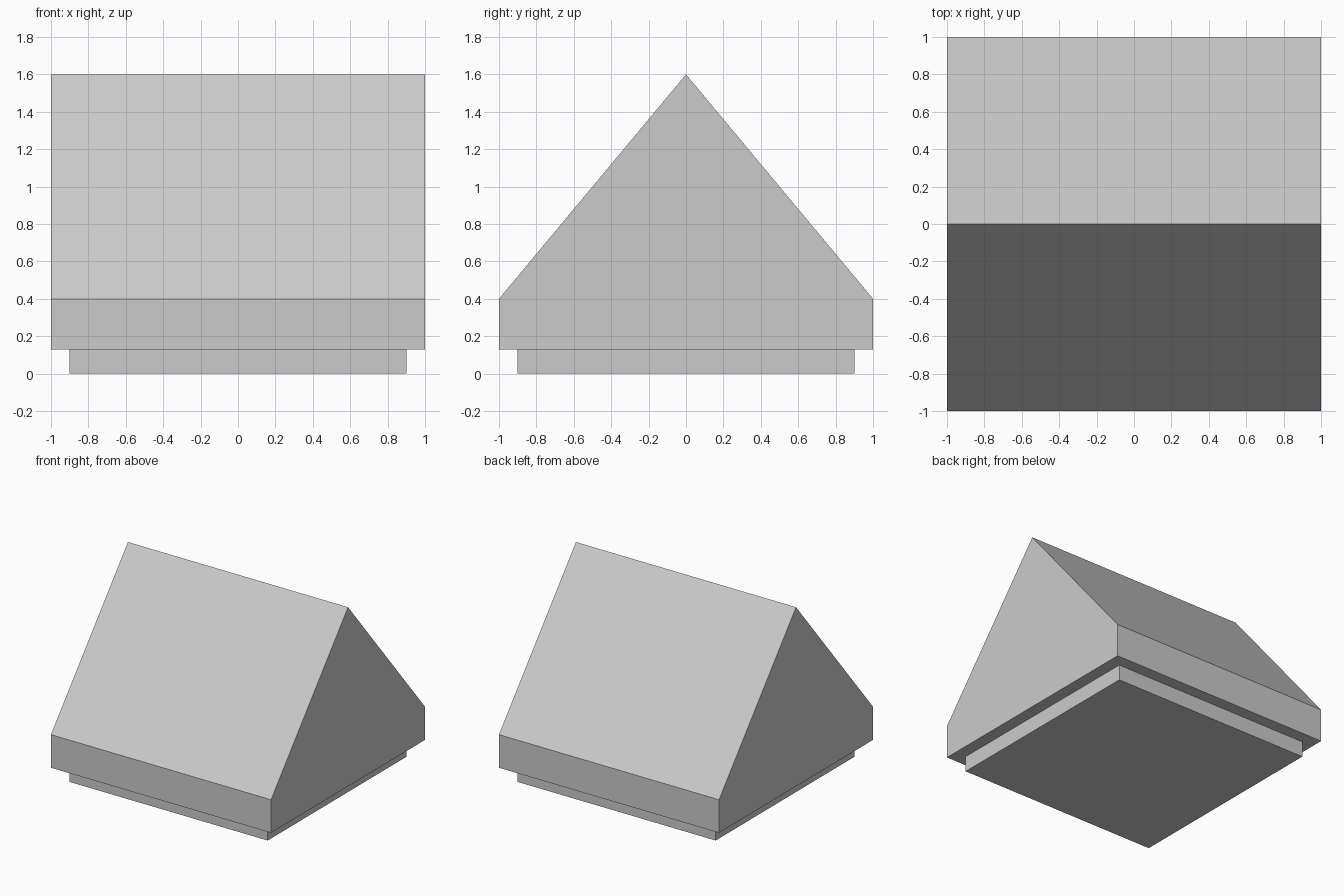
import bpy, bmesh

if "Cube" in bpy.data.objects:
    bpy.data.objects.remove(bpy.data.objects["Cube"])


def extrude_profile(name, profile, half_x):
    """Extrude a closed (y, z) profile along x, centred on x = 0."""
    bm = bmesh.new()
    face = bm.faces.new([bm.verts.new((-half_x, y, z)) for y, z in profile])
    result = bmesh.ops.extrude_face_region(bm, geom=[face])
    moved = [v for v in result["geom"] if isinstance(v, bmesh.types.BMVert)]
    bmesh.ops.translate(bm, verts=moved, vec=(2 * half_x, 0, 0))
    bmesh.ops.recalc_face_normals(bm, faces=bm.faces)
    mesh = bpy.data.meshes.new(name)
    bm.to_mesh(mesh)
    bm.free()
    obj = bpy.data.objects.new(name, mesh)
    bpy.context.collection.objects.link(obj)
    return obj


LEDGE, EAVE, RIDGE = 0.128, 0.4, 1.6

# Recessed plinth
extrude_profile("plinth", [(-0.9, 0), (0.9, 0), (0.9, LEDGE), (-0.9, LEDGE)], 0.9)

# Gabled body: low upright walls and two roof slopes
extrude_profile("gabled_roof", [(-1, LEDGE), (1, LEDGE), (1, EAVE), (0, RIDGE), (-1, EAVE)], 1.0)
